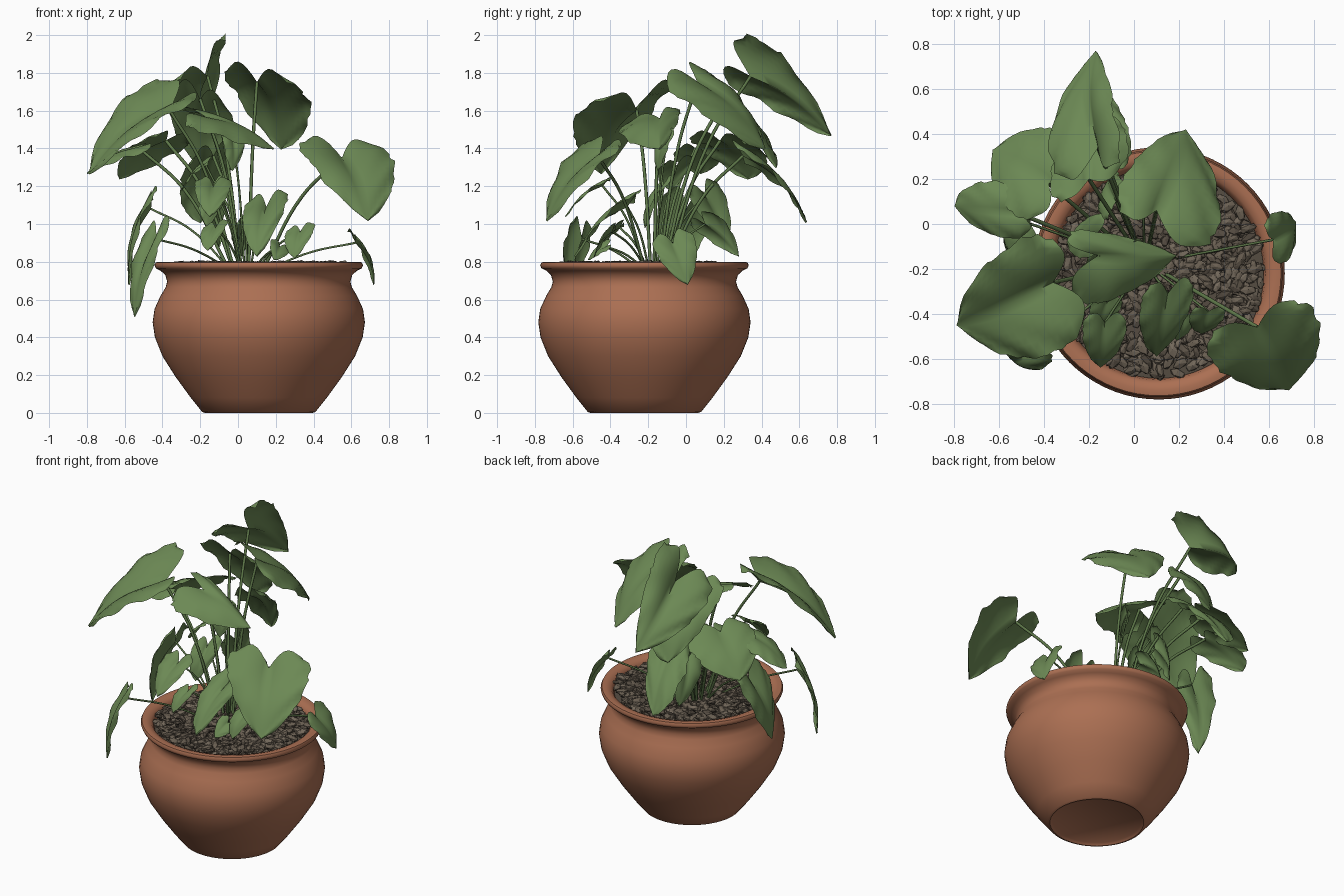
import bpy, bmesh, math, random
from mathutils import Vector, Matrix, Euler

random.seed(4)
if "Cube" in bpy.data.objects:
    bpy.data.objects.remove(bpy.data.objects["Cube"])


def material(name, r, g, b):
    m = bpy.data.materials.new(name)
    m.use_nodes = True
    m.diffuse_color = (r, g, b, 1)
    bsdf = m.node_tree.nodes["Principled BSDF"]
    bsdf.inputs["Base Color"].default_value = (r, g, b, 1)
    bsdf.inputs["Roughness"].default_value = 0.8
    return m


TERRACOTTA = material("terracotta", 0.41, 0.16, 0.086)
LEAF = material("leaf green", 0.15, 0.25, 0.09)
STEM = material("stem green", 0.11, 0.185, 0.066)
STONES = [material("pebble brown", 0.14, 0.112, 0.082),
          material("pebble dark", 0.092, 0.073, 0.054),
          material("pebble light", 0.175, 0.142, 0.106)]
CENTRE = Vector((0.11, -0.22, 0))


def add_mesh(name, bm, mats, angle=50):
    me = bpy.data.meshes.new(name)
    bm.to_mesh(me)
    bm.free()
    ob = bpy.data.objects.new(name, me)
    bpy.context.collection.objects.link(ob)
    for m in mats:
        me.materials.append(m)
    if angle:
        bpy.ops.object.select_all(action="DESELECT")
        ob.select_set(True)
        bpy.context.view_layer.objects.active = ob
        bpy.ops.object.shade_smooth_by_angle(angle=math.radians(angle))
    return ob


def lathe(name, profile, mats):
    bm = bmesh.new()
    verts = [bm.verts.new((r, 0, z)) for r, z in profile]
    edges = [bm.edges.new(p) for p in zip(verts, verts[1:])]
    bmesh.ops.spin(bm, geom=verts + edges, cent=(0, 0, 0), axis=(0, 0, 1),
                   angle=math.tau, steps=72)
    bmesh.ops.remove_doubles(bm, verts=bm.verts, dist=0.0005)
    bmesh.ops.recalc_face_normals(bm, faces=bm.faces)
    bmesh.ops.translate(bm, verts=bm.verts, vec=CENTRE)
    return add_mesh(name, bm, mats)


# Round pot with a flared rim, and the earth inside it
lathe("pot", [(0, 0.015), (0.27, 0.015), (0.285, 0), (0.30, 0.005), (0.36, 0.08),
              (0.44, 0.19), (0.51, 0.30), (0.55, 0.40), (0.562, 0.48), (0.552, 0.55),
              (0.52, 0.62), (0.493, 0.665), (0.485, 0.695), (0.495, 0.73), (0.52, 0.753),
              (0.545, 0.765), (0.552, 0.782), (0.545, 0.797), (0.52, 0.80), (0.49, 0.79),
              (0.475, 0.77), (0.465, 0.72), (0.46, 0.66), (0, 0.66)], [TERRACOTTA])
lathe("soil", [(0.468, 0.745), (0.25, 0.755), (0, 0.76)], [STONES[1]])

# Elongated pebbles covering the earth
bm = bmesh.new()
for i in range(950):
    r, a = 0.455 * math.sqrt(random.random()), random.uniform(0, math.tau)
    place = Vector((r * math.cos(a), r * math.sin(a), random.uniform(0.76, 0.79))) + CENTRE
    turn = Euler((random.uniform(-.5, .5), random.uniform(-.4, .4), random.uniform(0, 6.3)))
    size = random.uniform(0.8, 1.25)
    mat = Matrix.LocRotScale(place, turn, Vector((0.037, 0.02, 0.014)) * size)
    new = bmesh.ops.create_icosphere(bm, subdivisions=1, radius=1, matrix=mat)
    tone = random.choice((0, 0, 0, 1, 2))
    for f in {f for v in new["verts"] for f in v.link_faces}:
        f.material_index = tone
add_mesh("pebbles", bm, STONES, 0)


def half_width(a):
    pts = [(0, .74), (.12, .95), (.28, 1), (.5, .93), (.7, .77), (.87, .5), (.96, .25), (1, 0)]
    for (a0, w0), (a1, w1) in zip(pts, pts[1:]):
        if a <= a1:
            return w0 + (w1 - w0) * (a - a0) / (a1 - a0)
    return 0


def leaf(name, base, tip, lobe_l, lobe_r):
    """Heart-shaped blade: midrib from base to tip, rows sweeping to both lobes."""
    base, tip = Vector(base), Vector(tip)
    mid = tip - base
    sides = [Vector(p) - base - mid * 0.12 for p in (lobe_l, lobe_r)]
    normal = mid.cross(sides[0] - sides[1]).normalized()
    if normal.z < 0:
        normal = -normal
    size, rows, cols = mid.length, 18, 7
    bm = bmesh.new()
    grid = []
    for i in range(rows + 1):
        a = i / rows
        row = []
        for j in range(-cols, cols + 1):
            b = abs(j) / cols
            side = sides[0] if j < 0 else sides[1]
            ragged = 1 + (random.uniform(-.05, .03) if b == 1 else 0)
            p = base + mid * a + side * (half_width(a) * b * ragged)
            p -= mid * (0.16 * math.sin(math.pi * b) * (1 - a) ** 5)
            arch = 0.1 * math.sin(math.pi * a) + 0.2 * b * (1 - b) * (1 - a * a)
            ripple = 0.02 * b * b * math.sin(a * 17 + j)
            row.append(bm.verts.new(p + normal * size * (arch + ripple)))
        grid.append(row)
    for r0, r1 in zip(grid, grid[1:]):
        for j in range(2 * cols):
            bm.faces.new((r0[j], r0[j + 1], r1[j + 1], r1[j]))
    bmesh.ops.remove_doubles(bm, verts=bm.verts, dist=0.0004)
    bmesh.ops.recalc_face_normals(bm, faces=bm.faces)
    if sum((f.normal.dot(normal) for f in bm.faces)) < 0:
        bmesh.ops.reverse_faces(bm, faces=bm.faces)
    add_mesh(name, bm, [LEAF], 80)


def stem(name, end, thick):
    """Thin arching stalk from the middle of the pot to the leaf base."""
    end = Vector(end)
    root = Vector((0.04 + 0.16 * end.x, -0.15 + 0.14 * end.y, 0.75))
    middle = root.lerp(end, 0.5)
    middle.z = 0.75 + (end.z - 0.75) * 0.66
    cu = bpy.data.curves.new(name, "CURVE")
    cu.dimensions = "3D"
    cu.bevel_depth, cu.bevel_resolution, cu.resolution_u = thick, 1, 8
    sp = cu.splines.new("BEZIER")
    sp.bezier_points.add(2)
    for bp, co in zip(sp.bezier_points, (root, middle, end)):
        bp.co = co
        bp.handle_left_type = bp.handle_right_type = "AUTO"
    cu.materials.append(STEM)
    ob = bpy.data.objects.new(name, cu)
    bpy.context.collection.objects.link(ob)
    bpy.ops.object.select_all(action="DESELECT")
    ob.select_set(True)
    bpy.context.view_layer.objects.active = ob
    bpy.ops.object.convert(target="MESH")


# Large leaves: base, tip, and the ends of the two lobes
BIG = {
    "top": ((-.16, .34, 1.78), (-.17, .77, 1.47), (-.04, .31, 2.0), (-.35, .21, 1.72)),
    "upper_back": ((-.2, .2, 1.66), (-.2, .48, 1.3), (-.37, .1, 1.7), (-.02, .28, 1.56)),
    "centre_back": ((.1, .06, 1.75), (.23, .42, 1.4), (-.1, .1, 1.79), (.33, -.12, 1.7)),
    "upper_right": ((-.36, -.26, 1.6), (-.79, -.45, 1.27), (-.42, -.02, 1.75), (-.23, -.52, 1.62)),
    "front_left": ((.55, -.46, 1.35), (.69, -.74, 1.02), (.3, -.52, 1.42), (.78, -.33, 1.39)),
    "middle": ((-.16, -.14, 1.56), (.19, -.14, 1.4), (-.27, -.35, 1.49), (-.3, -.02, 1.59)),
    "back_right": ((-.38, .18, 1.44), (-.63, .33, 1.24), (-.25, .37, 1.4), (-.48, 0, 1.44)),
    "side_right": ((-.52, .05, 1.4), (-.8, .08, 1.27), (-.56, .19, 1.37), (-.5, -.07, 1.36)),
    "lower_back": ((-.13, .3, 1.36), (-.2, .64, 1.01), (-.29, .36, 1.27), (.0, .3, 1.36)),
}
# Small leaves: base, tip, and half of the blade's width as a vector
SMALL = {
    "front_inner": ((.15, -.31, 1.09), (.1, -.59, .83), (.12, .02, .03)),
    "front_right_inner": ((-.13, -.44, 1.2), (-.15, -.64, 1.04), (.1, 0, 0)),
    "front_low": ((.33, -.39, .96), (.3, -.49, .82), (.08, 0, .02)),
    "front_edge": ((.22, -.42, .88), (.19, -.52, .81), (.05, 0, -.03)),
    "left_hanging": ((.62, -.07, .9), (.72, .01, .68), (.03, -.11, -.03)),
    "right_hanging": ((-.43, -.55, .92), (-.55, -.6, .51), (.07, -.06, .03)),
    "right_drooping": ((-.46, .0, 1.08), (-.58, -.08, .68), (.02, -.14, .03)),
    "back_inner": ((-.08, .1, 1.15), (-.1, .22, .88), (.05, .08, .04)),
    "back_low": ((.04, .1, 1.0), (.02, .28, .83), (.05, .06, .04)),
    "core_upper": ((-.03, -.1, 1.46), (-.03, -.15, 1.28), (.06, .04, 0)),
    "core_lower": ((-.14, -.12, 1.19), (-.16, -.22, .98), (.08, .04, .02)),
    "core_right": ((-.17, -.05, 1.31), (-.3, -.08, 1.18), (.02, .1, .03)),
    "core_front": ((-.12, -.35, .98), (-.16, -.46, .86), (.07, 0, .02)),
}
for key, (base, tip, lobe_l, lobe_r) in BIG.items():
    leaf("leaf_" + key, base, tip, lobe_l, lobe_r)
    stem("stem_" + key, base, 0.009)
for key, (base, tip, wide) in SMALL.items():
    b, w = Vector(base), Vector(wide)
    back = (b - Vector(tip)) * 0.12
    leaf("leaf_" + key, base, tip, b + back - w, b + back + w)
    stem("stem_" + key, base, 0.006)
